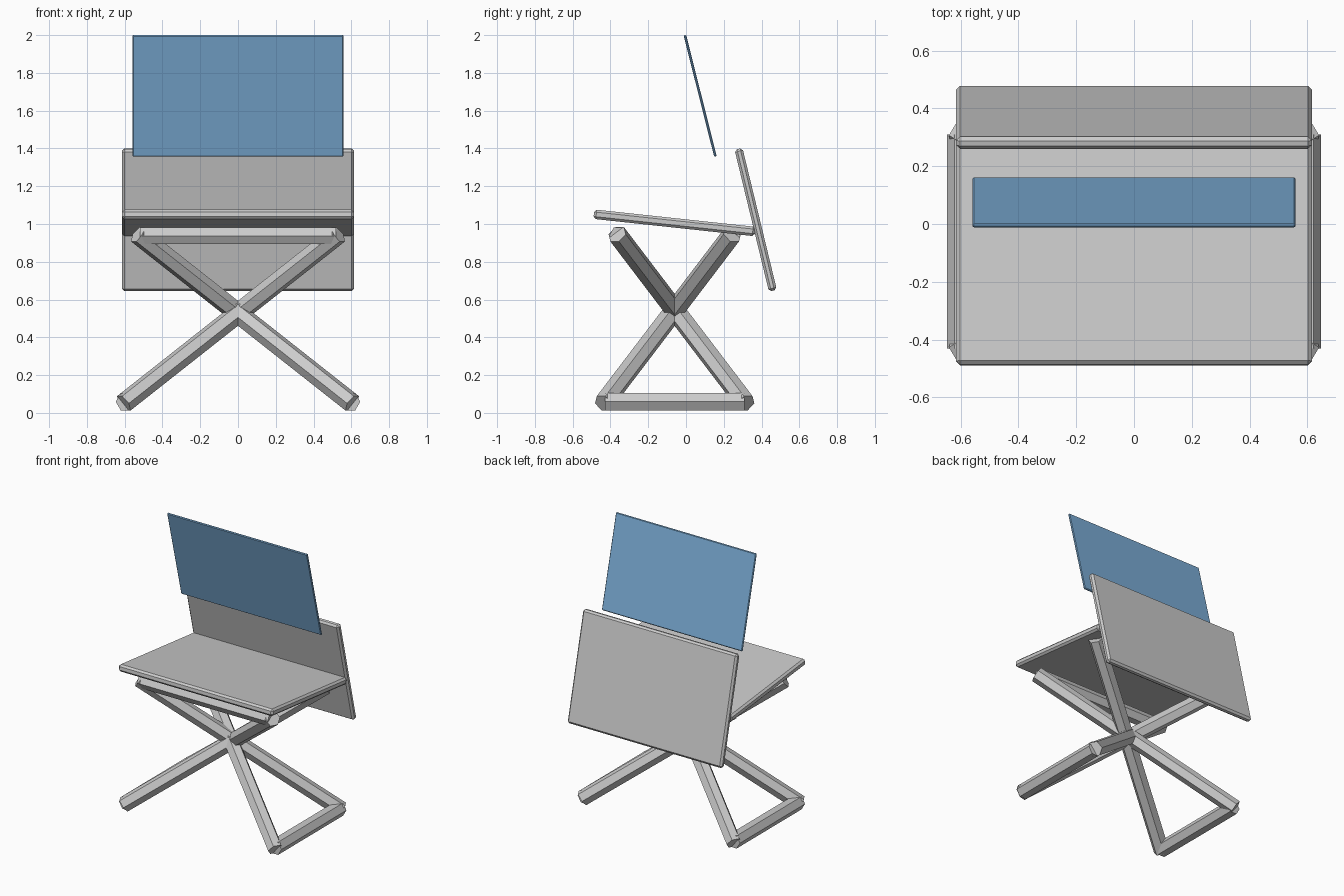
import bpy, bmesh, math
from mathutils import Vector, Matrix

if "Cube" in bpy.data.objects:
    bpy.data.objects.remove(bpy.data.objects["Cube"])


def new_object(name, bm):
    mesh = bpy.data.meshes.new(name)
    bm.to_mesh(mesh)
    bm.free()
    ob = bpy.data.objects.new(name, mesh)
    bpy.context.collection.objects.link(ob)
    return ob


def panel(name, start, end, width, thick, bevel):
    """Chamfered board spanning x, running between two (y, z) points."""
    a, b = Vector((0, *start)), Vector((0, *end))
    d = b - a
    tilt = math.atan2(d.z, d.y)
    bm = bmesh.new()
    bmesh.ops.create_cube(bm, size=1)
    bmesh.ops.scale(bm, vec=(width, d.length, thick), verts=bm.verts[:])
    bmesh.ops.bevel(bm, geom=bm.edges[:], offset=bevel, segments=1, affect='EDGES')
    bmesh.ops.transform(bm, verts=bm.verts[:],
                        matrix=Matrix.Translation((a + b) / 2) @ Matrix.Rotation(tilt, 4, 'X'))
    return new_object(name, bm)


def bar(name, a, b, extend=0.0, radius=0.053):
    """Six-sided rod between two points."""
    a, b = Vector(a), Vector(b)
    d = b - a
    bm = bmesh.new()
    bmesh.ops.create_cone(bm, cap_ends=True, segments=6, radius1=radius, radius2=radius,
                          depth=d.length + 2 * extend)
    bm.verts.ensure_lookup_table()
    # local frame keeps one pair of rod faces level
    z = d.normalized()
    x = Vector((0, 0, 1)).cross(z).normalized()
    rot = Matrix((x, z.cross(x), z)).transposed().to_4x4()
    co = bm.verts[0].co
    twist = Matrix.Rotation(-math.atan2(co.y, co.x), 4, 'Z')
    bmesh.ops.transform(bm, verts=bm.verts[:],
                        matrix=Matrix.Translation((a + b) / 2) @ rot @ twist)
    return new_object(name, bm)


# Seat, backrest and floating upper panel
panel("seat", (-0.488, 1.052), (0.366, 0.96), 1.23, 0.05, 0.013)
panel("backrest", (0.278, 1.398), (0.46, 0.647), 1.23, 0.043, 0.013)
blue = panel("upper_panel", (-0.006, 2.0), (0.156, 1.357), 1.118, 0.014, 0.005)
mat = bpy.data.materials.new("blue")
mat.diffuse_color = (0.2, 0.42, 0.68, 1)
mat.use_nodes = True
mat.node_tree.nodes["Principled BSDF"].inputs["Base Color"].default_value = mat.diffuse_color
blue.data.materials.append(mat)

# Crossing legs, floor rails (along y) and seat rails (along x)
MID, FX, FY, FZ, TX, TY, TZ = -0.06, 0.594, 0.37, 0.059, 0.52, 0.298, 0.937
for sx, side in ((-1, "left"), (1, "right")):
    for sy, end in ((-1, "front"), (1, "back")):
        bar(f"leg_{side}_{end}", (sx * FX, MID + sy * FY, FZ),
            (-sx * TX, MID - sy * TY, TZ), extend=0.015)
    bar(f"floor_rail_{side}", (sx * FX, MID - FY, FZ), (sx * FX, MID + FY, FZ))
for sy, end in ((-1, "front"), (1, "back")):
    bar(f"seat_rail_{end}", (-TX, MID + sy * TY, TZ), (TX, MID + sy * TY, TZ), radius=0.05)
